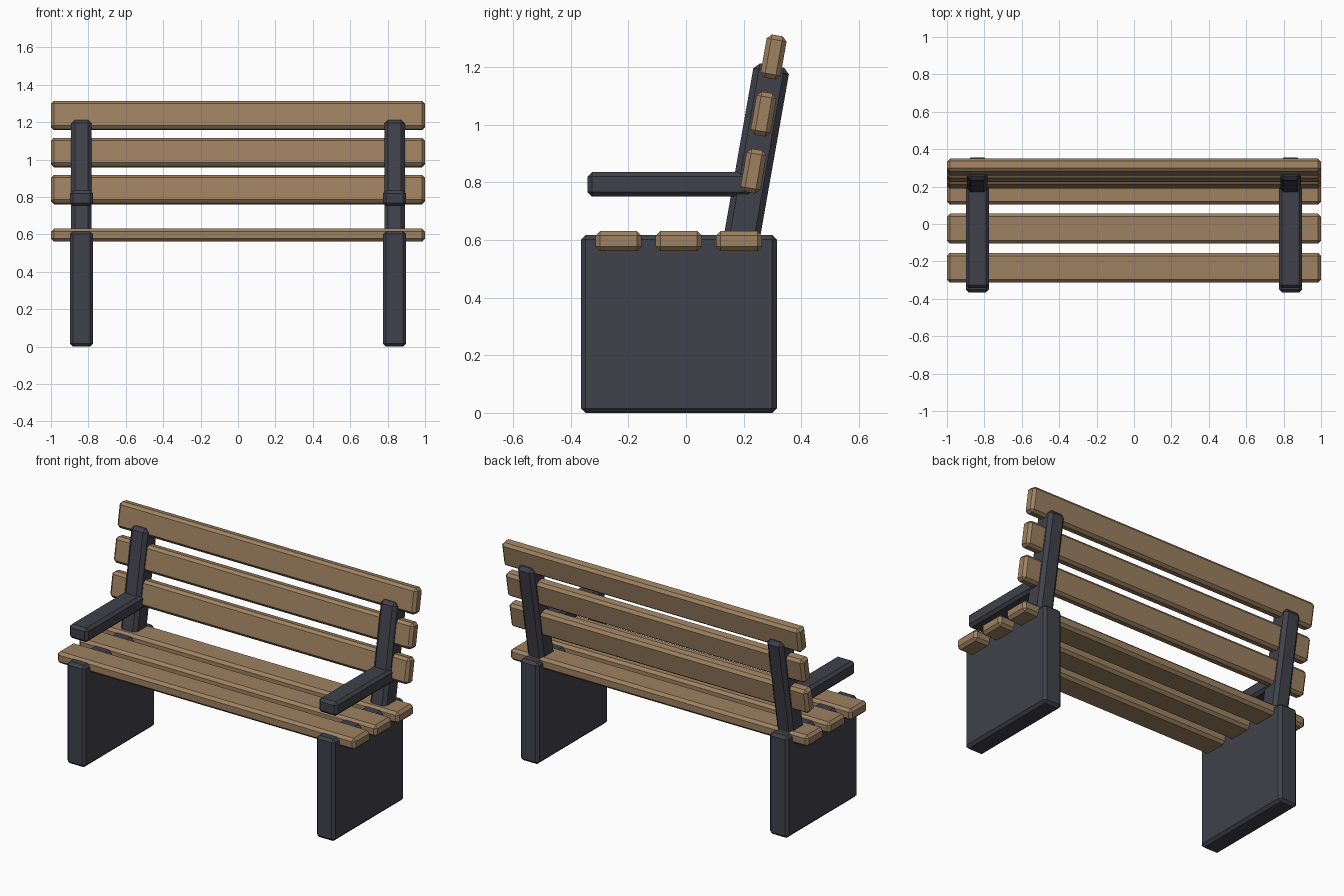
import bpy
import bmesh
from math import radians
from mathutils import Matrix, Vector

cube = bpy.data.objects.get("Cube")
if cube:
    bpy.data.objects.remove(cube, do_unlink=True)


def make_material(name, rgb):
    mat = bpy.data.materials.new(name)
    mat.use_nodes = True
    color = (*rgb, 1.0)
    mat.diffuse_color = color
    mat.node_tree.nodes["Principled BSDF"].inputs["Base Color"].default_value = color
    return mat


wood = make_material("brown wood", (0.34, 0.22, 0.12))
iron = make_material("dark grey iron", (0.052, 0.052, 0.07))


def chamfered_box(name, center, size, mat, chamfer=0.016, tilt=0.0):
    """Box with single-step chamfered edges, leaning back by tilt."""
    bm = bmesh.new()
    bmesh.ops.create_cube(bm, size=1.0)
    bmesh.ops.scale(bm, vec=size, verts=bm.verts)
    bmesh.ops.bevel(bm, geom=bm.edges[:], offset=chamfer, segments=1,
                    affect='EDGES', profile=0.5)
    bmesh.ops.rotate(bm, verts=bm.verts, matrix=Matrix.Rotation(-tilt, 3, 'X'))
    mesh = bpy.data.meshes.new(name)
    bm.to_mesh(mesh)
    bm.free()
    mesh.materials.append(mat)
    obj = bpy.data.objects.new(name, mesh)
    obj.location = center
    bpy.context.collection.objects.link(obj)
    return obj


LEAN = radians(10)
BACK = Vector((0, 0.304, 1.235))                       # centre of the top back slat
DOWN = Matrix.Rotation(-LEAN, 3, 'X') @ Vector((0, 0, -1))

# Seat slats
for i, place in enumerate(("front", "middle", "rear")):
    chamfered_box(f"seat_slat_{place}", (0, -0.234 + 0.209 * i, 0.596),
                  (2.0, 0.16, 0.07), wood)

# Backrest slats, evenly spaced down the lean
for i, place in enumerate(("top", "middle", "bottom")):
    chamfered_box(f"back_slat_{place}", BACK + DOWN * (0.201 * i),
                  (2.0, 0.07, 0.152), wood, tilt=LEAN)

# Side frames: solid leg panel, leaning post and armrest
for side, x in (("left", 0.837), ("right", -0.837)):
    chamfered_box(f"leg_panel_{side}", (x, -0.025, 0.3085),
                  (0.125, 0.68, 0.617), iron)
    chamfered_box(f"back_post_{side}", BACK + DOWN * 0.36 + Vector((x, 0, 0)),
                  (0.11, 0.125, 0.66), iron, chamfer=0.02, tilt=LEAN)
    chamfered_box(f"armrest_{side}", (x, -0.055, 0.793),
                  (0.125, 0.575, 0.085), iron)
